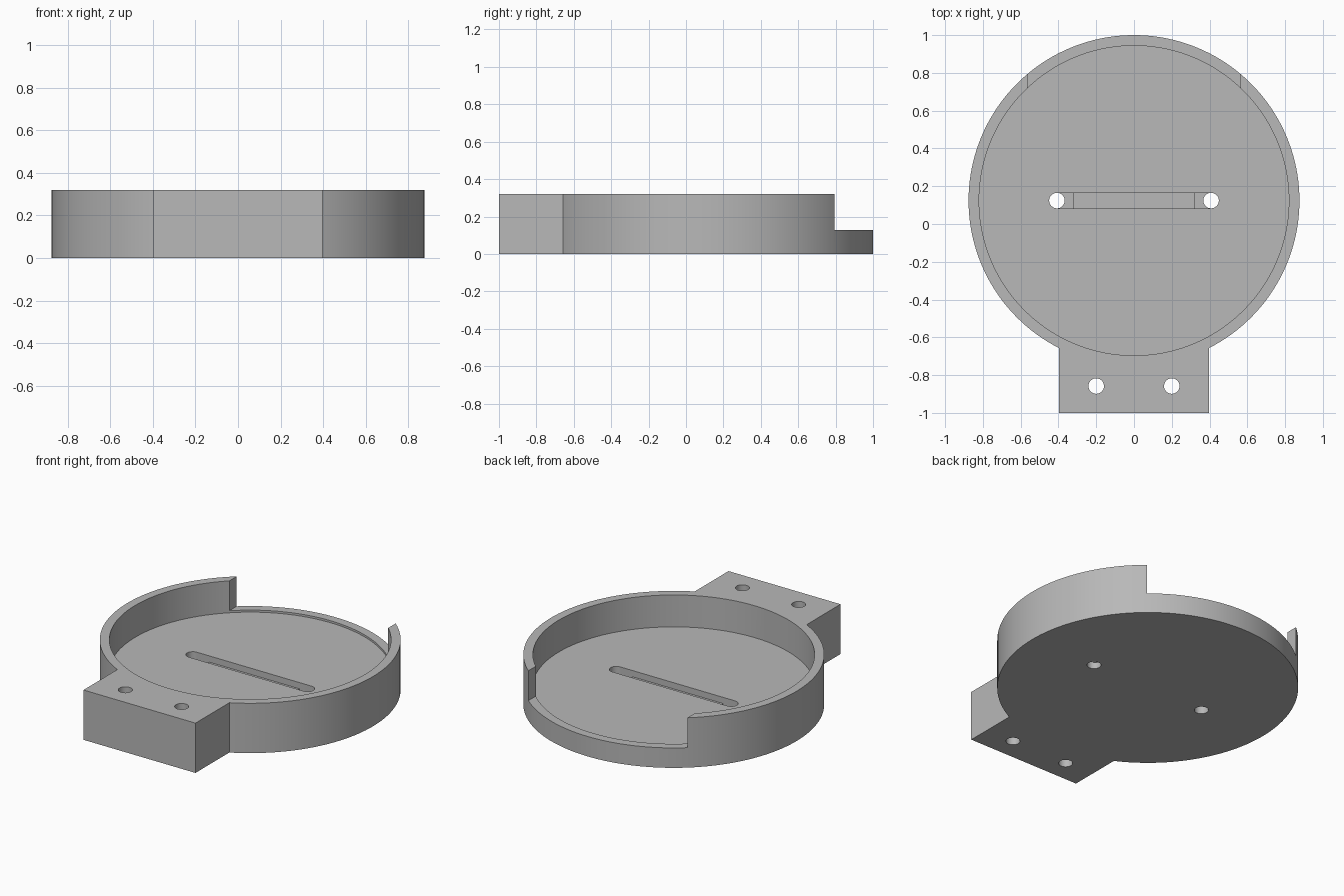
import bpy
import math

if "Cube" in bpy.data.objects:
    bpy.data.objects.remove(bpy.data.objects["Cube"])

CY = 0.124            # centre of the round tray along y
R, R_IN = 0.876, 0.82
H, FLOOR, LIP = 0.32, 0.115, 0.128
HOLE = 0.041

grey = bpy.data.materials.new("plain grey")
grey.use_nodes = True
colour = (0.48, 0.48, 0.48, 1)
grey.diffuse_color = colour
grey.node_tree.nodes["Principled BSDF"].inputs["Base Color"].default_value = colour


def cylinder(name, x, y, r, z0, z1, sides=48):
    bpy.ops.mesh.primitive_cylinder_add(vertices=sides, radius=r, depth=z1 - z0,
                                        location=(x, y, (z0 + z1) / 2))
    ob = bpy.context.object
    ob.name = name
    return ob


def box(name, x0, x1, y0, y1, z0, z1):
    bpy.ops.mesh.primitive_cube_add(size=1, location=((x0 + x1) / 2, (y0 + y1) / 2, (z0 + z1) / 2))
    ob = bpy.context.object
    ob.name = name
    ob.scale = (x1 - x0, y1 - y0, z1 - z0)
    bpy.ops.object.transform_apply(location=False, rotation=False, scale=True)
    return ob


def combine(target, tool, operation):
    mod = target.modifiers.new(operation.lower(), "BOOLEAN")
    mod.operation, mod.solver, mod.object = operation, "EXACT", tool
    bpy.context.view_layer.objects.active = target
    bpy.ops.object.modifier_apply(modifier=mod.name)
    bpy.data.objects.remove(tool)


# Round body joined with the square mounting tab
tray = cylinder("round_tray", 0, CY, R, 0, H, 160)
combine(tray, box("mounting_tab", -0.398, 0.398, -1, -0.3, 0, H), "UNION")

# Round pocket and the lowered opening at the back
combine(tray, cylinder("pocket", 0, CY, R_IN, FLOOR, 1, 160), "DIFFERENCE")
combine(tray, box("back_opening", -0.565, 0.565, 0.5, 1.2, LIP, 1), "DIFFERENCE")

# Strap slot: shallow in the middle, deeper towards its end holes
combine(tray, box("slot", -0.408, 0.408, CY - HOLE, CY + HOLE, FLOOR - 0.04, 0.2), "DIFFERENCE")
for side in (-1, 1):
    near, far = sorted((side * 0.32, side * 0.408))
    combine(tray, box("slot_end", near, far, CY - HOLE, CY + HOLE, FLOOR - 0.075, 0.2), "DIFFERENCE")
    combine(tray, cylinder("slot_hole", side * 0.408, CY, HOLE, -0.1, 0.2), "DIFFERENCE")
    combine(tray, cylinder("screw_hole", side * 0.2, -0.858, HOLE, -0.1, 1), "DIFFERENCE")

# Finish
tray.data.materials.clear()
tray.data.materials.append(grey)
for face in tray.data.polygons:
    face.material_index = 0
bpy.ops.object.select_all(action="DESELECT")
tray.select_set(True)
bpy.context.view_layer.objects.active = tray
bpy.ops.object.shade_smooth_by_angle(angle=math.radians(30))
